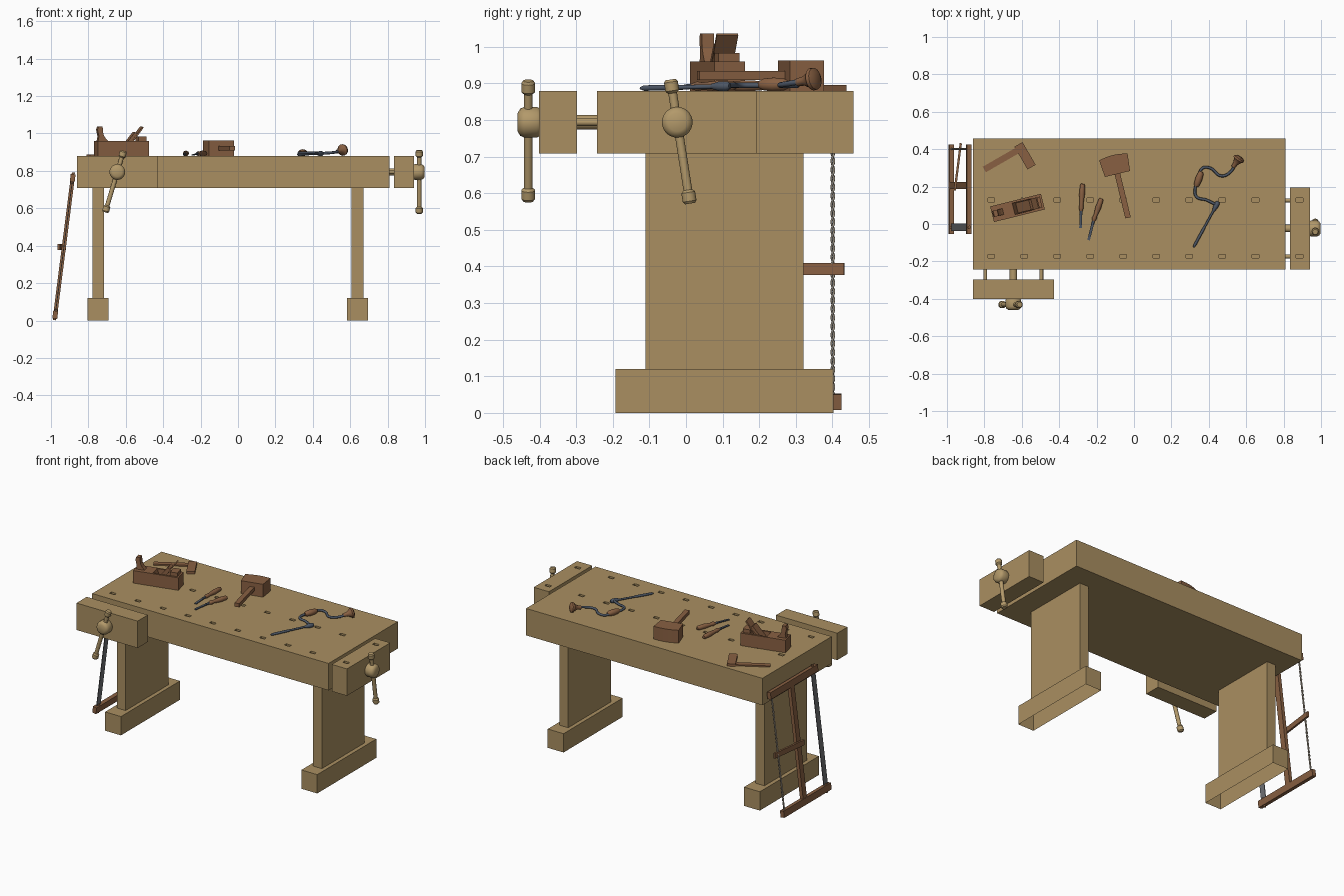
import bpy, bmesh, math
from mathutils import Vector as V, Matrix

if "Cube" in bpy.data.objects:
    bpy.data.objects.remove(bpy.data.objects["Cube"])


def material(name, c):
    m = bpy.data.materials.new(name)
    m.diffuse_color = (*c, 1)
    m.use_nodes = True
    m.node_tree.nodes["Principled BSDF"].inputs["Base Color"].default_value = m.diffuse_color
    return m


BENCH = material("bench_wood", (0.40, 0.275, 0.12))
VISE = material("vise_wood", (0.45, 0.32, 0.145))
BROWN = material("tool_wood", (0.25, 0.118, 0.055))
STEEL = material("blue_steel", (0.075, 0.095, 0.13))
BLADE = material("grey_blade", (0.16, 0.165, 0.175))
CORD = material("cord", (0.38, 0.33, 0.26))


def finish(name, bm, mat, smooth=False):
    bmesh.ops.recalc_face_normals(bm, faces=bm.faces)
    me = bpy.data.meshes.new(name)
    bm.to_mesh(me)
    bm.free()
    ob = bpy.data.objects.new(name, me)
    bpy.context.collection.objects.link(ob)
    me.materials.append(mat)
    if smooth:
        bpy.ops.object.select_all(action='DESELECT')
        ob.select_set(True)
        bpy.context.view_layer.objects.active = ob
        bpy.ops.object.shade_smooth_by_angle(angle=math.radians(35))
    return ob


def add_box(bm, lo, hi):
    lo, hi = V(lo), V(hi)
    m = Matrix.Translation((lo + hi) / 2) @ Matrix.Diagonal((*(hi - lo), 1))
    return bmesh.ops.create_cube(bm, size=1, matrix=m)


def box(name, lo, hi, mat, open_bottom=False):
    bm = bmesh.new()
    add_box(bm, lo, hi)
    if open_bottom:
        low = min(bm.faces, key=lambda f: f.calc_center_median().z)
        bmesh.ops.delete(bm, geom=[low], context='FACES_ONLY')
    return finish(name, bm, mat)


def bar(name, p0, p1, w, t, mat, side):
    """Rectangular bar from p0 to p1, w wide along side, t thick."""
    p0, p1 = V(p0), V(p1)
    z = (p1 - p0).normalized()
    y = z.cross(V(side)).normalized()
    x = y.cross(z)
    rot = Matrix((x, y, z)).transposed().to_4x4()
    bm = bmesh.new()
    bmesh.ops.create_cube(bm, size=1, matrix=Matrix.Translation((p0 + p1) / 2) @ rot
                          @ Matrix.Diagonal((w, t, (p1 - p0).length, 1)))
    return finish(name, bm, mat)


def turned(name, p0, p1, profile, mat, n=20):
    """Lathe: profile of (fraction along axis, radius)."""
    p0, p1 = V(p0), V(p1)
    q = (p1 - p0).to_track_quat('Z', 'Y')
    bm = bmesh.new()
    rings = [[bm.verts.new(p0.lerp(p1, t) + q @ V((r * math.cos(a), r * math.sin(a), 0)))
              for a in (2 * math.pi * i / n for i in range(n))] for t, r in profile]
    for a, b in zip(rings, rings[1:]):
        for i in range(n):
            bm.faces.new((a[i], a[(i + 1) % n], b[(i + 1) % n], b[i]))
    bm.faces.new(rings[0])
    bm.faces.new(rings[-1])
    return finish(name, bm, mat, True)


def rod(name, p0, p1, r, mat):
    return turned(name, p0, p1, [(0, r), (1, r)], mat)


def prism(name, pts, d, mat):
    bm = bmesh.new()
    f = bm.faces.new([bm.verts.new(p) for p in pts])
    r = bmesh.ops.extrude_face_region(bm, geom=[f])
    bmesh.ops.translate(bm, vec=V(d), verts=[v for v in r['geom'] if isinstance(v, bmesh.types.BMVert)])
    return finish(name, bm, mat)


def tube(name, pts, r, mat, smooth_path=True):
    cu = bpy.data.curves.new(name, 'CURVE')
    cu.dimensions = '3D'
    cu.bevel_depth, cu.bevel_resolution, cu.use_fill_caps = r, 2, True
    s = cu.splines.new('BEZIER' if smooth_path else 'POLY')
    P = s.bezier_points if smooth_path else s.points
    P.add(len(pts) - 1)
    for p, c in zip(P, pts):
        if smooth_path:
            p.co = c
            p.handle_left_type = p.handle_right_type = 'AUTO'
        else:
            p.co = (*c, 1)
    cu.materials.append(mat)
    ob = bpy.data.objects.new(name, cu)
    bpy.context.collection.objects.link(ob)
    bpy.ops.object.select_all(action='DESELECT')
    ob.select_set(True)
    bpy.context.view_layer.objects.active = ob
    bpy.ops.object.convert(target='MESH')


def cut(ob, cutter):
    m = ob.modifiers.new("cut", 'BOOLEAN')
    m.operation, m.solver, m.object = 'DIFFERENCE', 'EXACT', cutter
    cutter.hide_render = True
    cutter.hide_set(True)


# bench: slab, legs and hollow feet
top = box("bench_top", (-.86, -.243, .708), (.81, .457, .88), BENCH)
for side, x in (("left", -.748), ("right", .639)):
    box(side + "_leg", (x - .031, -.11, .1195), (x + .031, .321, .709), BENCH, True)
    box(side + "_foot", (x - .056, -.193, 0), (x + .056, .403, .12), BENCH, True)

# vise jaws
box("front_jaw", (-.86, -.402, .708), (-.428, -.298, .88), BENCH)
end_jaw = box("end_jaw", (.833, -.243, .708), (.94, .194, .88), BENCH)

# dog holes in two rows
bm = bmesh.new()
for x in [-.763 + .1765 * i for i in range(9)] + [.885]:
    for y in (-.172, .128):
        add_box(bm, (x - .018, y - .01, .85), (x + .018, y + .01, .9))
holes = finish("dog_hole_cutter", bm, BENCH)
cut(top, holes)
cut(end_jaw, holes)


# vise hardware: guide rods, screw, hub and sliding handle
def vise(name, jaw, out, across, length, lean):
    jaw, out, across = V(jaw), V(out), V(across)
    for k in (-.15, 0, .15):
        b = jaw + across * k
        rod(name + ("_guide" if k else "_screw"), b - out * length, b - out * .05, .01 if k else .02, VISE)
    turned(name + "_hub", jaw - out * .002, jaw + out * .058,
           [(0, .038), (.12, .042), (.7, .042), (.88, .037), (1, .025)], VISE, 28)
    d = (across * lean + V((0, 0, 1))).normalized()
    c = jaw + out * .029
    turned(name + "_handle", c - d * .225, c + d * .118,
           [(0, .014), (.02, .019), (.09, .019), (.11, .012), (.89, .012), (.91, .019), (.98, .019), (1, .014)], VISE)


vise("front_vise", (-.645, -.402, .794), (0, -1, 0), (1, 0, 0), .18, .3)
vise("end_vise", (.94, -.024, .794), (1, 0, 0), (0, 1, 0), .15, -.157)


# frame saw leaning on the left end
def S(z, y, off=0):
    return V((-.981 + .1275 * z + off, y, z))


up = (S(1, 0) - S(0, 0)).normalized()
for nm, z in (("lower", .031), ("upper", .762)):
    bar("saw_%s_arm" % nm, S(z, -.053), S(z, .425), .042, .026, BROWN, up)
    rod("saw_%s_pin" % nm, S(z - .029, -.017), S(z + .029, -.017), .008, BROWN)
bar("saw_stretcher", S(.045, .206), S(.75, .206), .038, .022, BROWN, (0, 1, 0))
bar("saw_blade", S(.04, -.017), S(.755, -.017), .04, .004, BLADE, (0, 1, 0))
for k in (0, math.pi):
    tube("saw_cord", [S(.035 + .725 * i / 120, .401 + .0035 * math.sin(i * .8 + k), .0035 * math.cos(i * .8 + k))
                      for i in range(121)], .0032, CORD, False)
bar("saw_toggle", S(.393, .432, .005), S(.393, .18, -.027), .034, .012, BROWN, (0, 0, 1))

# try square
o, du, dv = V((-.596, .438, .88)), V((-.867, -.5, 0)), V((.5, -.867, 0))
prism("square_stock", [o, o + du * .05, o + du * .05 + dv * .14, o + dv * .14], (0, 0, .016), BROWN)
prism("square_blade", [o + du * .04 + dv * .008, o + du * .25 + dv * .008, o + du * .25 + dv * .042,
                       o + du * .04 + dv * .042], (0, 0, .008), BROWN)

# wooden plane
ca, sa = math.cos(math.radians(14)), math.sin(math.radians(14))


def P(u, v, z):
    return V((-.623 + u * ca - v * sa, .086 + u * sa + v * ca, z))


across = P(0, 1, 0) - P(0, 0, 0)
body = prism("plane_body", [P(-.14, -.043, .88), P(.14, -.043, .88), P(.14, .043, .88), P(-.14, .043, .88)],
             (0, 0, .08), BROWN)
throat = prism("throat_cutter", [P(-.03, -.031, .98), P(.005, -.031, .9), P(.03, -.031, .9), P(.1, -.031, .98)],
               across * .062, BROWN)
cut(body, throat)
prism("plane_horn", [P(u, -.017, z) for u, z in ((-.135, .95), (-.128, .985), (-.136, 1.02), (-.13, 1.037),
      (-.108, 1.036), (-.104, .995), (-.092, .975), (-.07, .95))], across * .034, BROWN)
bar("plane_iron", P(.012, 0, .902), P(.112, 0, 1.034), .06, .008, BROWN, across)
bar("plane_wedge", P(.0, 0, .91), P(.075, 0, 1.003), .056, .016, BROWN, across)
bar("plane_rest", P(.085, 0, .958), P(.13, 0, .958), .06, .05, BROWN, across)

# chisels
for a, b, c in (((-.275, .215), (-.283, .07), (-.286, -.022)), ((-.174, .136), (-.217, .016), (-.243, -.086))):
    a, b, c = (V((*p, z)) for p, z in ((a, .894), (b, .892), (c, .884)))
    turned("chisel_handle", a, b, [(0, .009), (.06, .013), (.4, .015), (.75, .01), (.88, .013), (1, .008)], BROWN)
    rod("chisel_ferrule", a.lerp(b, .93), b.lerp(c, .2), .007, STEEL)
    bar("chisel_blade", b, c, .014, .005, STEEL, (1, 0, 0))

# mallet: head with bowed back and tapered handle
cm, ax = V((-.1, .315, .88)), V((.972, .235, 0))
ay = V((-.235, .972, 0))
back = [(.078 - .156 * i / 8, .045 + .01 * math.sin(math.pi * i / 8)) for i in range(9)]
prism("mallet_head", [cm + ax * x + ay * y for x, y in [(-.069, -.049), (.069, -.049)] + back], (0, 0, .082), BROWN)
h = V((0, 0, .042))
bar("mallet_handle", cm + h + ay * .03, cm + h - ay * .29, .03, .024, BROWN, ax)

# brace and bit
z = .895
tube("brace_crank", [(x, y, z + dz) for x, y, dz in ((.545, .335, .014), (.52, .283, .005), (.468, .257, 0),
     (.405, .3, 0), (.366, .298, 0), (.345, .24, 0), (.326, .18, 0), (.334, .146, 0), (.388, .128, 0), (.441, .102, 0))],
     .0075, STEEL)
turned("brace_grip", (.36, .28, .897), (.332, .2, .897), [(0, .01), (.15, .016), (.5, .019), (.85, .016), (1, .01)], BROWN)
turned("brace_pad", (.53, .305, .903), (.567, .358, .914),
       [(0, .011), (.35, .013), (.65, .024), (.75, .031), (.9, .03), (1, .018)], BROWN)
turned("brace_chuck", (.45, .12, .893), (.425, .07, .892), [(0, .008), (.15, .013), (.6, .013), (1, .007)], STEEL)
turned("brace_bit", (.436, .092, .892), (.318, -.125, .887), [(0, .006), (.5, .006), (.55, .0075), (.95, .0075), (1, .003)], STEEL)
